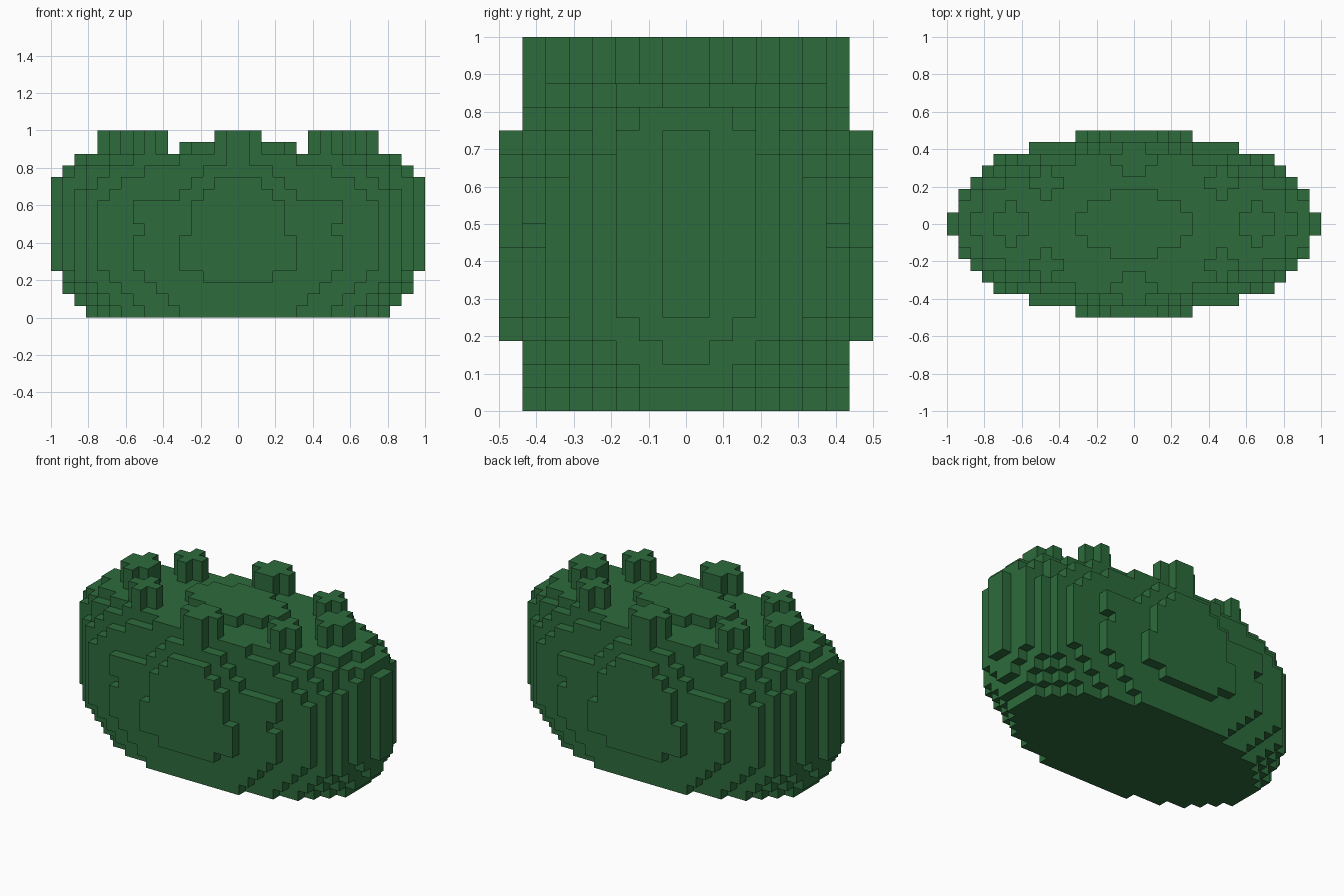
import bpy, bmesh

cube = bpy.data.objects.get("Cube")
if cube:
    bpy.data.objects.remove(cube, do_unlink=True)

V = 1 / 16  # block size

leaf = bpy.data.materials.new("leaf_green")
leaf.use_nodes = True
colour = (0.026, 0.147, 0.045, 1)
leaf.diffuse_color = colour
leaf.node_tree.nodes["Principled BSDF"].inputs["Base Color"].default_value = colour
leaf.node_tree.nodes["Principled BSDF"].inputs["Roughness"].default_value = 0.9

# Each face direction with the four corners of its unit square
SIDES = {
    (1, 0, 0): ((1, 0, 0), (1, 1, 0), (1, 1, 1), (1, 0, 1)),
    (-1, 0, 0): ((0, 0, 0), (0, 0, 1), (0, 1, 1), (0, 1, 0)),
    (0, 1, 0): ((0, 1, 0), (0, 1, 1), (1, 1, 1), (1, 1, 0)),
    (0, -1, 0): ((0, 0, 0), (1, 0, 0), (1, 0, 1), (0, 0, 1)),
    (0, 0, 1): ((0, 0, 1), (1, 0, 1), (1, 1, 1), (0, 1, 1)),
    (0, 0, -1): ((0, 0, 0), (0, 1, 0), (1, 1, 0), (1, 0, 0)),
}


def build(name, cells, hidden=frozenset()):
    """Skin a set of blocks with the faces that are not covered."""
    bm = bmesh.new()
    verts = {}
    for c in sorted(cells):
        for d, corners in SIDES.items():
            n = tuple(a + b for a, b in zip(c, d))
            if n in cells or n in hidden:
                continue
            ring = []
            for k in corners:
                p = tuple(a + b for a, b in zip(c, k))
                if p not in verts:
                    verts[p] = bm.verts.new([v * V for v in p])
                ring.append(verts[p])
            bm.faces.new(ring)
    # Join coplanar squares into larger flat faces
    bmesh.ops.dissolve_limit(bm, angle_limit=0.01, verts=bm.verts, edges=bm.edges)
    mesh = bpy.data.meshes.new(name)
    bm.to_mesh(mesh)
    bm.free()
    mesh.materials.append(leaf)
    obj = bpy.data.objects.new(name, mesh)
    bpy.context.collection.objects.link(obj)


def layer(widths, z):
    """Symmetric slab: half-width in x for each row away from the middle."""
    return {(x, y, z) for j, w in enumerate(widths)
            for x in range(-w, w) for y in (j, -j - 1)}


# Rounded body, as slabs (half-widths by row, number of block layers)
SLABS = [
    ((13, 13, 12, 11, 10, 8, 5), 1),
    ((14, 14, 13, 12, 11, 9, 6), 1),
    ((15, 14, 14, 13, 12, 10, 7), 1),
    ((15, 15, 14, 14, 13, 11, 8, 3), 1),
    ((16, 15, 15, 14, 13, 12, 9, 5), 3),
    ((16, 15, 15, 14, 13, 12, 8, 4), 1),
    ((16, 15, 15, 14, 13, 12, 9, 4), 2),
    ((16, 15, 15, 14, 13, 11, 5, 3), 1),
    ((16, 15, 15, 13, 12, 10, 4, 2), 1),
    ((15, 15, 14, 13, 11, 8, 3), 1),
    ((14, 13, 13, 11, 9, 5, 1), 1),
]
body = set()
z = 0
for widths, count in SLABS:
    for _ in range(count):
        body |= layer(widths, z)
        z += 1
# Raised middle of the crown
body |= layer((5, 4, 2), z)
build("bush_body", body)


def sprig(name, xs, ys, wide_x, wide_y):
    """Upright tuft with a plus-shaped section."""
    cells = {(x, y, k) for k in range(12, 16) for x in xs for y in ys
             if x in wide_x or y in wide_y} - body
    build(name, cells, body)


# Ring of eight tufts on the crown
for side, s in (("front", -1), ("back", 1)):
    row = lambda j: j if s > 0 else -j - 1
    sprig("tuft_" + side, range(-2, 2), [row(j) for j in (4, 5, 6)], (-1, 0), (row(5),))
    for hand, t in (("left", 1), ("right", -1)):
        col = lambda i: i if t > 0 else -i - 1
        sprig(f"tuft_{side}_{hand}", [col(i) for i in (6, 7, 8)],
              [row(j) for j in (2, 3, 4)], (col(7),), (row(3),))
for hand, t in (("left", 1), ("right", -1)):
    col = lambda i: i if t > 0 else -i - 1
    sprig("tuft_" + hand, [col(i) for i in (9, 10, 11)], range(-2, 2), (col(10),), (-1, 0))
